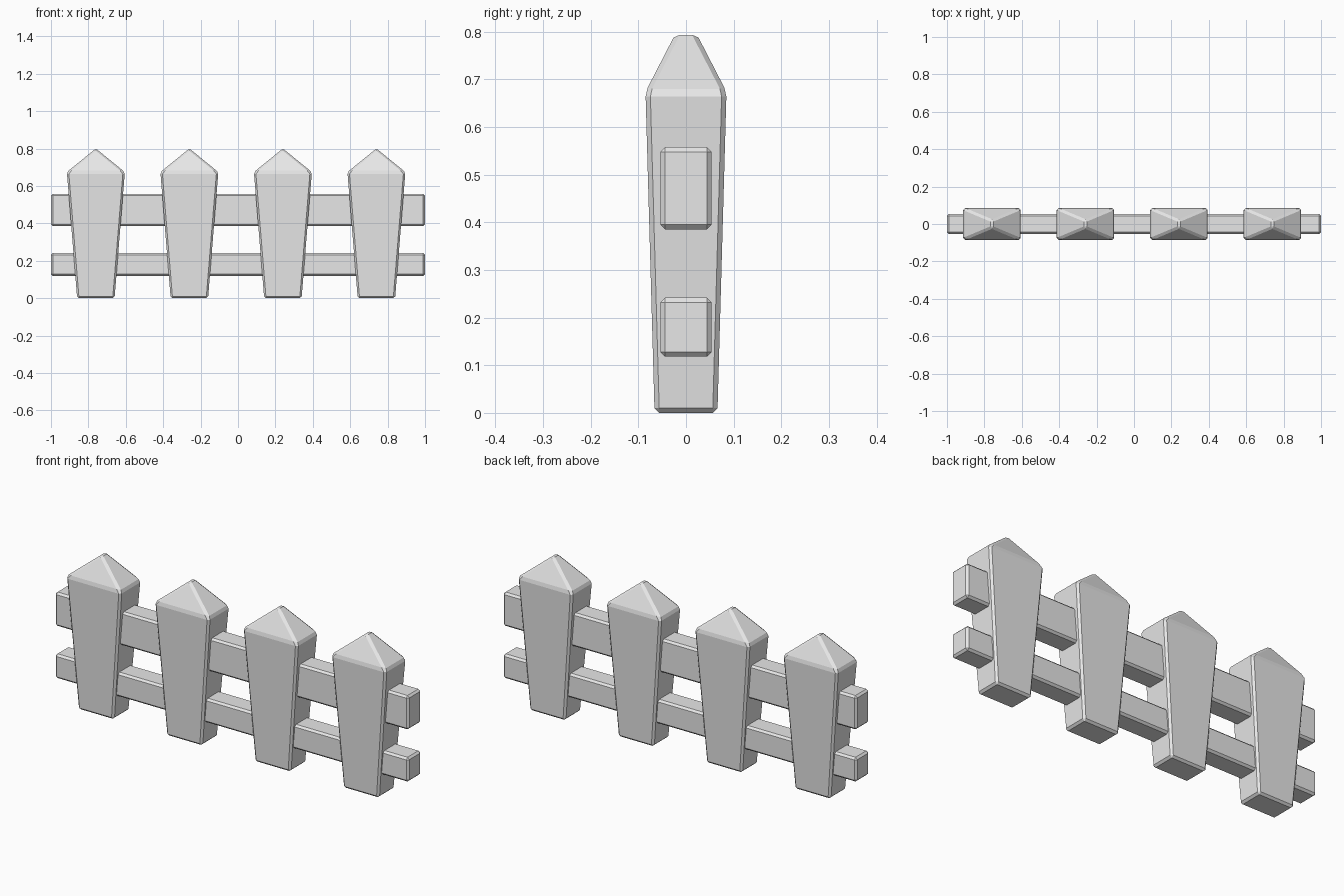
import bpy
import bmesh

if "Cube" in bpy.data.objects:
    bpy.data.objects.remove(bpy.data.objects["Cube"])

# Single flat colour
GREY = (0.8, 0.8, 0.8, 1)
grey = bpy.data.materials.new("light_grey")
grey.use_nodes = True
grey.diffuse_color = GREY
grey.node_tree.nodes["Principled BSDF"].inputs["Base Color"].default_value = GREY


def ring(bm, hx, hy, z):
    """Rectangle of four vertices at height z."""
    return [bm.verts.new((sx * hx, sy * hy, z))
            for sx, sy in ((-1, -1), (1, -1), (1, 1), (-1, 1))]


def bridge(bm, low, high):
    """Four side walls between two rectangles."""
    for i in range(4):
        j = (i + 1) % 4
        bm.faces.new((low[i], low[j], high[j], high[i]))


def finish(bm, name, chamfer):
    """Chamfer every edge and turn the result into a mesh."""
    bmesh.ops.recalc_face_normals(bm, faces=bm.faces[:])
    bmesh.ops.bevel(bm, geom=bm.edges[:], offset=chamfer, segments=1,
                    affect="EDGES", clamp_overlap=True)
    mesh = bpy.data.meshes.new(name)
    bm.to_mesh(mesh)
    bm.free()
    mesh.materials.append(grey)
    return mesh


def place(name, mesh, location):
    obj = bpy.data.objects.new(name, mesh)
    obj.location = location
    bpy.context.collection.objects.link(obj)


# Picket: widens upward and ends in a hipped cap with a short ridge
bm = bmesh.new()
base = ring(bm, 0.10, 0.066, 0)
shoulder = ring(bm, 0.155, 0.085, 0.674)
bm.faces.new(base[::-1])
bridge(bm, base, shoulder)
front_tip = bm.verts.new((0, -0.02, 0.80))
back_tip = bm.verts.new((0, 0.02, 0.80))
a, b, c, d = shoulder
bm.faces.new((a, b, front_tip))
bm.faces.new((b, c, back_tip, front_tip))
bm.faces.new((c, d, back_tip))
bm.faces.new((d, a, front_tip, back_tip))
picket = finish(bm, "picket", 0.01)

for i in range(4):
    place(f"picket_{i + 1}", picket, (-0.76 + i * 0.5, 0, 0))

# Horizontal rails running through the pickets
for name, bottom, top in (("lower_rail", 0.118, 0.242),
                          ("upper_rail", 0.385, 0.558)):
    bm = bmesh.new()
    low = ring(bm, 1, 0.054, bottom)
    high = ring(bm, 1, 0.054, top)
    bm.faces.new(low[::-1])
    bm.faces.new(high)
    bridge(bm, low, high)
    place(name, finish(bm, name, 0.01), (0, 0, 0))
